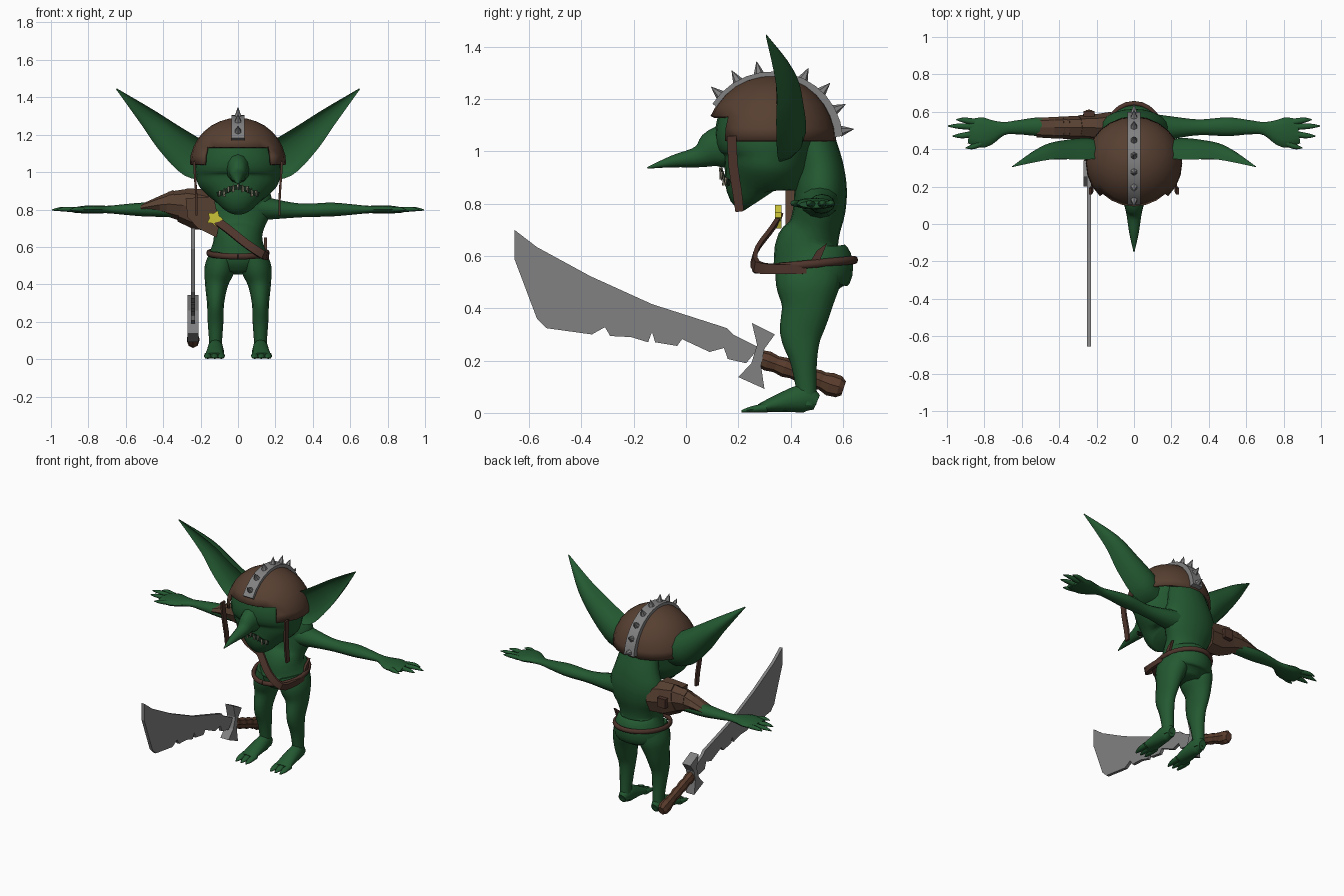
import bpy, bmesh
from math import sin, cos, pi, radians, sqrt
from mathutils import Vector

default_cube = bpy.data.objects.get("Cube")
if default_cube:
    bpy.data.objects.remove(default_cube, do_unlink=True)

X, Y, Z = Vector((1, 0, 0)), Vector((0, 1, 0)), Vector((0, 0, 1))


def material(name, r, g, b):
    mat = bpy.data.materials.new(name)
    mat.use_nodes = True
    mat.diffuse_color = (r, g, b, 1)
    mat.node_tree.nodes["Principled BSDF"].inputs["Base Color"].default_value = (r, g, b, 1)
    return mat


skin = material("green skin", .017, .1, .031)
leather = material("brown leather", .095, .05, .031)
strap = material("dark strap leather", .075, .034, .024)
grip_wood = material("grip brown", .1, .045, .025)
steel = material("steel", .22, .22, .225)
gold = material("yellow metal", .6, .55, .04)
ivory = material("dull ivory", .3, .28, .2)
dark = material("mouth dark", .008, .02, .01)


def finish(name, bm, mat, mirror=False, angle=40):
    """Turn a bmesh into a named, shaded object."""
    bmesh.ops.recalc_face_normals(bm, faces=bm.faces)
    mesh = bpy.data.meshes.new(name)
    bm.to_mesh(mesh)
    bm.free()
    mesh.materials.append(mat)
    obj = bpy.data.objects.new(name, mesh)
    bpy.context.collection.objects.link(obj)
    bpy.ops.object.select_all(action='DESELECT')
    obj.select_set(True)
    bpy.context.view_layer.objects.active = obj
    if angle:
        bpy.ops.object.shade_smooth_by_angle(angle=radians(angle))
    if mirror:
        obj.modifiers.new("mirror", 'MIRROR')
    return obj


def spline(points, steps):
    """Smooth the stations of a path, radii included."""
    out = []
    last = len(points) - 1
    for i in range(last):
        p = [points[max(0, min(last, i + k))] for k in (-1, 0, 1, 2)]
        for s in range(steps):
            t = s / steps
            out.append([b + .5 * t * (c - a + t * (2*a - 5*b + 4*c - d + t * (3*(b - c) + d - a)))
                        for a, b, c, d in zip(*p)])
    return out + [list(points[-1])]


def tube(name, points, mat, up=Z, sides=12, steps=4, groove=0, mirror=False, angle=60):
    """Sweep an ellipse along stations of x, y, z, side radius, up radius."""
    path = spline(points, steps)
    bm = bmesh.new()
    rings = []
    phase, grow = (pi / 4, sqrt(2)) if sides == 4 else (0, 1)
    for i, (x, y, z, a, b) in enumerate(path):
        ahead, behind = path[min(i + 1, len(path) - 1)], path[max(i - 1, 0)]
        tangent = (Vector(ahead[:3]) - Vector(behind[:3])).normalized()
        side = tangent.cross(up).normalized()
        rise = side.cross(tangent)
        ring = []
        for k in range(sides):
            c, s = [grow * f(phase + k * 2 * pi / sides) for f in (cos, sin)]
            if s < 0:
                s *= 1 - groove
            ring.append(bm.verts.new(Vector((x, y, z)) + side * a * c + rise * b * s))
        rings.append(ring)
    for low, high in zip(rings, rings[1:]):
        for k in range(sides):
            n = (k + 1) % sides
            bm.faces.new((low[k], low[n], high[n], high[k]))
    bm.faces.new(rings[0])
    bm.faces.new(rings[-1])
    return finish(name, bm, mat, mirror, angle)


def prism(name, outline, mat, axis, lo, hi):
    """Extrude a flat outline along the x or y axis."""
    bm = bmesh.new()
    place = (lambda u, v, w: (w, u, v)) if axis == 'x' else (lambda u, v, w: (u, w, v))
    face = bm.faces.new([bm.verts.new(place(u, v, lo)) for u, v in outline])
    moved = bmesh.ops.extrude_face_region(bm, geom=[face])["geom"]
    verts = [g for g in moved if isinstance(g, bmesh.types.BMVert)]
    bmesh.ops.translate(bm, verts=verts, vec=(X if axis == 'x' else Y) * (hi - lo))
    return finish(name, bm, mat, angle=0)


# Body
tube("torso", [(0, .47, .46, .09, .09), (0, .475, .51, .16, .135), (0, .485, .56, .155, .155),
               (0, .47, .64, .13, .13), (0, .49, .7, .14, .1), (0, .51, .78, .175, .1),
               (0, .515, .86, .18, .1), (0, .51, .95, .15, .09), (0, .48, 1.07, .12, .08)],
     skin, up=Y, sides=20)
tube("head", [(0, .3, .825, .07, .09), (0, .29, .85, .13, .135), (0, .3, .92, .205, .155),
              (0, .31, .98, .225, .175), (0, .31, 1.05, .23, .2), (0, .32, 1.15, .2, .19)],
     skin, up=Y, sides=24)
tube("nose", [(0, .2, 1.03, .08, .09), (0, .11, 1.01, .055, .075), (0, .05, .98, .04, .042),
              (0, -.05, .962, .025, .023), (0, -.148, .937, .003, .003)], skin)
tube("ear", [(.14, .37, 1.03, .07, .07), (.23, .35, 1.07, .105, .11), (.36, .345, 1.175, .085, .105),
             (.48, .345, 1.29, .052, .075), (.65, .305, 1.445, .003, .004)],
     skin, up=Y, groove=1.45, mirror=True)

# Mouth and teeth
def lip(t):
    return .195 * sin(t), .295 - .158 * cos(t), .9 + .02 * cos(5 * t)


tube("mouth", [(*lip(t / 5), .006, .014) for t in range(-3, 4)], dark, sides=6)
for i in range(-4, 5):
    x, y, z = lip(i * .13)
    tip = .022 if i % 2 else -.018
    tube("tooth", [(x, y - .003, z - tip, .008, .008), (x, y - .008, z + tip, .001, .001)],
         ivory, up=Y, sides=5, steps=1, angle=0)

# Arms and hands
tube("arm", [(.1, .51, .81, .08, .07), (.22, .515, .8, .058, .05), (.35, .517, .795, .042, .036),
             (.5, .52, .8, .05, .037), (.62, .517, .8, .038, .027), (.7, .51, .8, .036, .02),
             (.8, .49, .8, .08, .022), (.88, .497, .797, .066, .014)], skin, mirror=True)
for x, y, reach, drift in ((.85, .545, .1, .013), (.86, .52, .135, .004),
                           (.86, .48, .11, -.01), (.8, .44, .1, -.033)):
    tube("finger", [(x, y, .798, .018, .014), (x + reach * .6, y + drift * .8, .802, .014, .012),
                    (x + reach, y + drift, .797, .003, .003)], skin, sides=8, mirror=True)

# Legs and feet
tube("leg", [(.08, .47, .56, .07, .13), (.1, .465, .48, .08, .12), (.115, .46, .4, .062, .095),
             (.12, .44, .3, .046, .08), (.12, .45, .2, .042, .052), (.12, .46, .1, .035, .04),
             (.12, .465, .03, .035, .035)], skin, up=Y, mirror=True)
tube("foot", [(.12, .5, .04, .025, .03), (.12, .45, .055, .04, .053), (.122, .36, .038, .048, .036),
              (.127, .28, .018, .052, .016)], skin, mirror=True)
for x in (.09, .125, .162):
    tube("toe", [(x, .31, .02, .02, .018), (x, .25, .013, .019, .012), (x, .212, .006, .005, .004)],
         skin, sides=8, mirror=True)

# Helmet with a raised opening over the face
bm = bmesh.new()
bmesh.ops.create_uvsphere(bm, u_segments=24, v_segments=16, radius=1)
for v in bm.verts:
    v.co = Vector((v.co.x * .258, .325 + v.co.y * .25, 1.04 + v.co.z * .25))
open_faces = []
for f in bm.faces:
    c = f.calc_center_median()
    if c.z < (1.12 if c.y < .2 and abs(c.x) < .17 else 1.04):
        open_faces.append(f)
bmesh.ops.delete(bm, geom=open_faces, context='FACES')
helmet = finish("helmet", bm, leather)
helmet.modifiers.new("shell", 'SOLIDIFY').thickness = .015


# Helmet crest, spikes and hanging straps
def crest(angle, lift=0):
    return 0, .33 - (.255 + lift) * cos(angle), 1.04 + (.25 + lift) * sin(angle)


tube("crest_band", [(*crest(radians(a)), .016, .036) for a in range(32, 178, 12)],
     steel, up=X, sides=4, steps=1, angle=30)
for i in range(8):
    a = radians(42 + i * 18.5)
    tube("crest_spike", [(*crest(a, .008), .022, .022), (*crest(a, .06), .001, .001)],
         steel, up=X, sides=6, steps=1, angle=0)
tube("chin_strap", [(.235, .175, 1.06, .018, .006), (.228, .18, .95, .018, .006),
                    (.222, .195, .85, .018, .006), (.222, .205, .77, .016, .006)],
     strap, up=X, sides=4, steps=2, mirror=True, angle=30)

# Belt, chest strap and buckle
tube("belt", [(.157 * sin(t * pi / 12), .455 - .19 * cos(t * pi / 12),
               .567 - .018 * cos(t * pi / 12), .013, .016) for t in range(25)],
     strap, sides=8, steps=1)
tube("chest_strap", [(-.13, .36, .75, .022, .008), (-.06, .325, .7, .022, .008),
                     (.04, .268, .62, .022, .008), (.13, .27, .56, .022, .01),
                     (.155, .36, .55, .018, .01), (.155, .46, .55, .018, .01)],
     strap, up=-Y + X * .4, sides=4, steps=3, angle=30)
prism("strap_end", [(.45, .535), (.49, .53), (.54, .65), (.5, .62)], strap, 'x', .14, .155)
star = []
for i in range(10):
    r = .028 if i % 2 else .047
    star.append((-.125 + r * sin(i * pi / 5 + .4), .752 + r * cos(i * pi / 5 + .4)))
prism("buckle", star, gold, 'y', .34, .365)

# Layered shoulder guard on the right arm
for label, stations in (
        ("outer", [(-.52, .515, .808, .052, .018), (-.42, .515, .825, .058, .045), (-.34, .515, .83, .06, .075)]),
        ("middle", [(-.38, .515, .83, .06, .065), (-.27, .515, .82, .064, .092)]),
        ("inner", [(-.3, .517, .825, .064, .092), (-.21, .515, .8, .072, .11), (-.13, .51, .79, .09, .1)])):
    tube(label + "_shoulder_plate", stations, leather, sides=8, steps=1, angle=0)
prism("shoulder_flap", [(-.28, .86), (-.13, .87), (-.1, .72), (-.115, .65), (-.215, .7), (-.27, .76)],
      leather, 'y', .38, .46)
prism("shoulder_tie", [(-.27, .84), (-.21, .84), (-.21, .78), (-.27, .78)], strap, 'y', .56, .605)

# Chipped sword held beside the right leg
sword_x = -.24
blade = [(-.656, .7), (-.57, .634), (-.366, .523), (-.13, .416), (.157, .324), (.18, .3), (.28, .25),
         (.23, .19), (.16, .206), (.145, .248), (.09, .233), (-.015, .282), (-.034, .256),
         (-.118, .27), (-.13, .31), (-.145, .27), (-.21, .29), (-.29, .294), (-.31, .328),
         (-.36, .3), (-.534, .324), (-.57, .36), (-.656, .588)]
prism("blade", blade, steel, 'x', sword_x - .01, sword_x + .01)
guard = [(.252, .344), (.34, .3), (.3, .245), (.287, .18), (.3, .092), (.2, .137), (.25, .19), (.272, .26)]
prism("guard", guard, steel, 'x', sword_x - .03, sword_x + .03)
grip = []
for i in range(9):
    t = i / 8
    r = .038 if i % 2 else .032
    grip.append((sword_x, .28 + .26 * t, .21 - .095 * t, r * .8, r))
tube("grip", grip, grip_wood, sides=8, steps=1, angle=0)
tube("pommel", [(sword_x, .52, .122, .03, .035), (sword_x, .55, .11, .034, .045),
                (sword_x, .585, .1, .034, .042), (sword_x, .603, .094, .022, .028)],
     grip_wood, sides=8, steps=1, angle=0)
